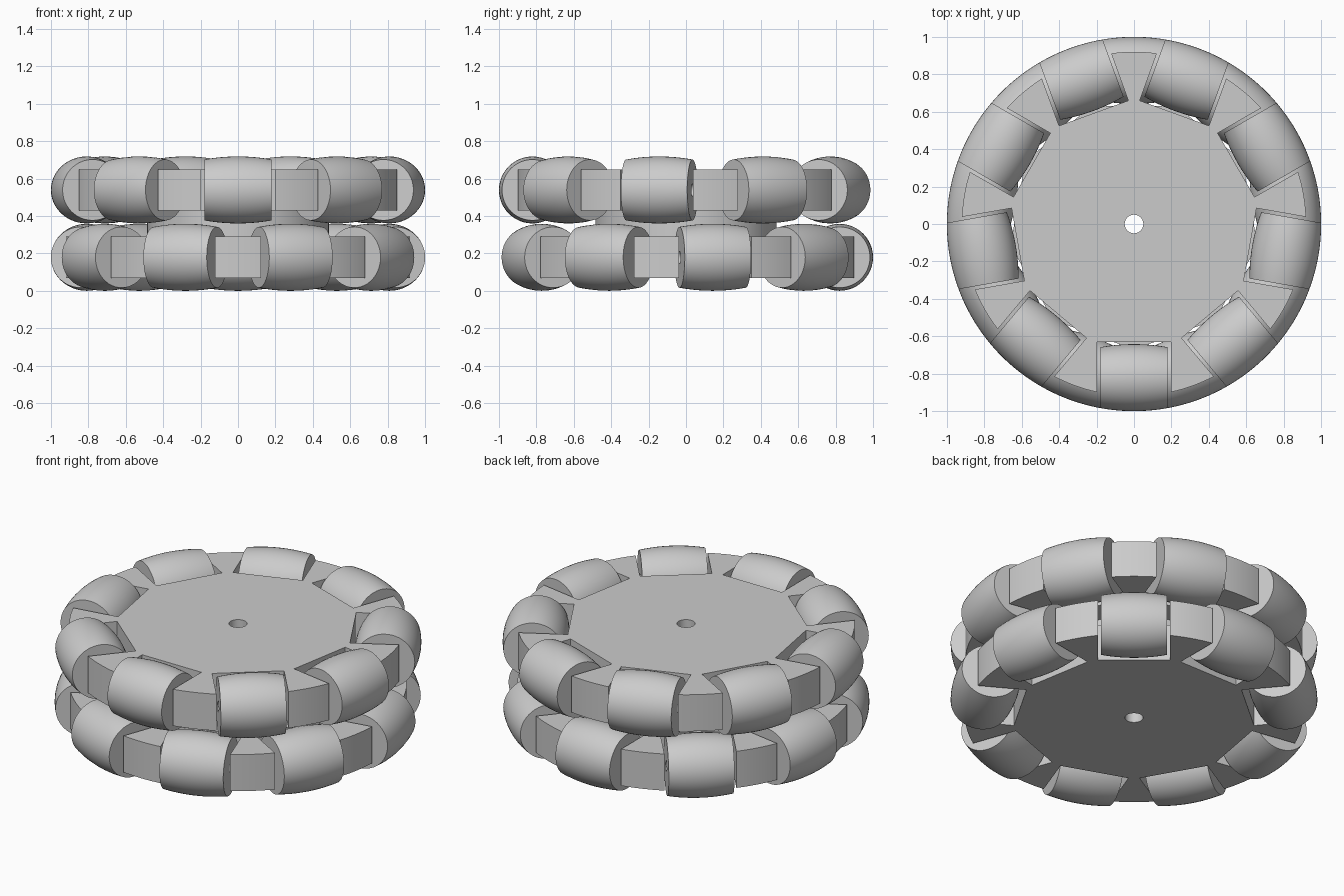
import bpy, bmesh
from math import pi, sin, cos, asin, sqrt

if "Cube" in bpy.data.objects:
    bpy.data.objects.remove(bpy.data.objects["Cube"], do_unlink=True)

COUNT = 9                      # rollers per row
STEP = 2 * pi / COUNT
WHEEL_R, PLATE_R, SPACER_R, BORE_R = 1.0, 0.92, 0.485, 0.05
ROLLER_R, ROLLER_HALF, PIN_R = 0.179, 0.18, 0.033
SLOT_HALF, SLOT_FLOOR = 0.197, 0.63
PLATE_HALF = 0.11
AXIS_R = WHEEL_R - ROLLER_R
ROWS = {"lower": (ROLLER_R, -pi / 2 + STEP / 2),
        "upper": (ROLLER_R + 0.36, -pi / 2)}

grey = bpy.data.materials.new("light grey")
grey.use_nodes = True
colour = (0.6, 0.6, 0.6, 1)
grey.diffuse_color = colour
grey.node_tree.nodes["Principled BSDF"].inputs["Base Color"].default_value = colour


def smooth(obj):
    bpy.ops.object.select_all(action='DESELECT')
    obj.select_set(True)
    bpy.context.view_layer.objects.active = obj
    bpy.ops.object.shade_smooth_by_angle(angle=0.5)


def circle(radius, n):
    return [(radius * cos(2 * pi * i / n), radius * sin(2 * pi * i / n)) for i in range(n)]


def bored_plate(name, outline, z, half):
    """Extrude a flat outline with the centre bore left open."""
    curve = bpy.data.curves.new(name, 'CURVE')
    curve.dimensions, curve.fill_mode, curve.extrude = '2D', 'BOTH', half
    for loop in (outline, circle(BORE_R, 32)):
        spline = curve.splines.new('POLY')
        spline.points.add(len(loop) - 1)
        for point, (x, y) in zip(spline.points, loop):
            point.co = (x, y, 0, 1)
        spline.use_cyclic_u = True
    temp = bpy.data.objects.new(name + "_profile", curve)
    bpy.context.collection.objects.link(temp)
    bpy.context.view_layer.update()
    mesh = bpy.data.meshes.new_from_object(
        temp.evaluated_get(bpy.context.evaluated_depsgraph_get()))
    bpy.data.objects.remove(temp, do_unlink=True)
    bm = bmesh.new()
    bm.from_mesh(mesh)
    bmesh.ops.remove_doubles(bm, verts=bm.verts, dist=0.0001)
    bmesh.ops.recalc_face_normals(bm, faces=bm.faces)
    bm.to_mesh(mesh)
    bm.free()
    mesh.materials.clear()
    mesh.materials.append(grey)
    obj = bpy.data.objects.new(name, mesh)
    bpy.context.collection.objects.link(obj)
    obj.location.z = z
    smooth(obj)


def slotted_outline(start):
    """Disc outline with a rectangular slot for each roller."""
    points = []
    edge = asin(SLOT_HALF / PLATE_R)
    for k in range(COUNT):
        a = start + k * STEP
        for side in (-SLOT_HALF, SLOT_HALF):
            points.append((SLOT_FLOOR * cos(a) - side * sin(a),
                           SLOT_FLOOR * sin(a) + side * cos(a)))
        for i in range(9):
            t = a + edge + (STEP - 2 * edge) * i / 8
            points.append((PLATE_R * cos(t), PLATE_R * sin(t)))
    return points


def roller_mesh():
    """Barrel lathed about y, its bulge following the wheel's rim."""
    n, rings = 48, 12
    profile = [(PIN_R, -ROLLER_HALF)]
    for i in range(rings + 1):
        y = ROLLER_HALF * (2 * i / rings - 1)
        profile.append((sqrt(WHEEL_R ** 2 - y * y) - AXIS_R, y))
    profile.append((PIN_R, ROLLER_HALF))
    bm = bmesh.new()
    loops = [[bm.verts.new((x, y, z)) for x, z in circle(r, n)] for r, y in profile]
    for a, b in zip(loops, loops[1:] + loops[:1]):
        for i in range(n):
            j = (i + 1) % n
            bm.faces.new((a[i], a[j], b[j], b[i]))
    bmesh.ops.recalc_face_normals(bm, faces=bm.faces)
    mesh = bpy.data.meshes.new("roller")
    bm.to_mesh(mesh)
    bm.free()
    mesh.materials.append(grey)
    return mesh


# Slotted plates and their rollers
barrel = roller_mesh()
for row, (z, start) in ROWS.items():
    bored_plate(row + "_plate", slotted_outline(start), z, PLATE_HALF)
    for k in range(COUNT):
        a = start + k * STEP
        roller = bpy.data.objects.new(f"{row}_roller_{k + 1}", barrel)
        bpy.context.collection.objects.link(roller)
        roller.location = (AXIS_R * cos(a), AXIS_R * sin(a), z)
        roller.rotation_euler.z = a
smooth(roller)

# Spacer joining the two plates
low, high = ROWS["lower"][0], ROWS["upper"][0]
bored_plate("hub_spacer", circle(SPACER_R, 96), (low + high) / 2,
            (high - low) / 2 - PLATE_HALF)
